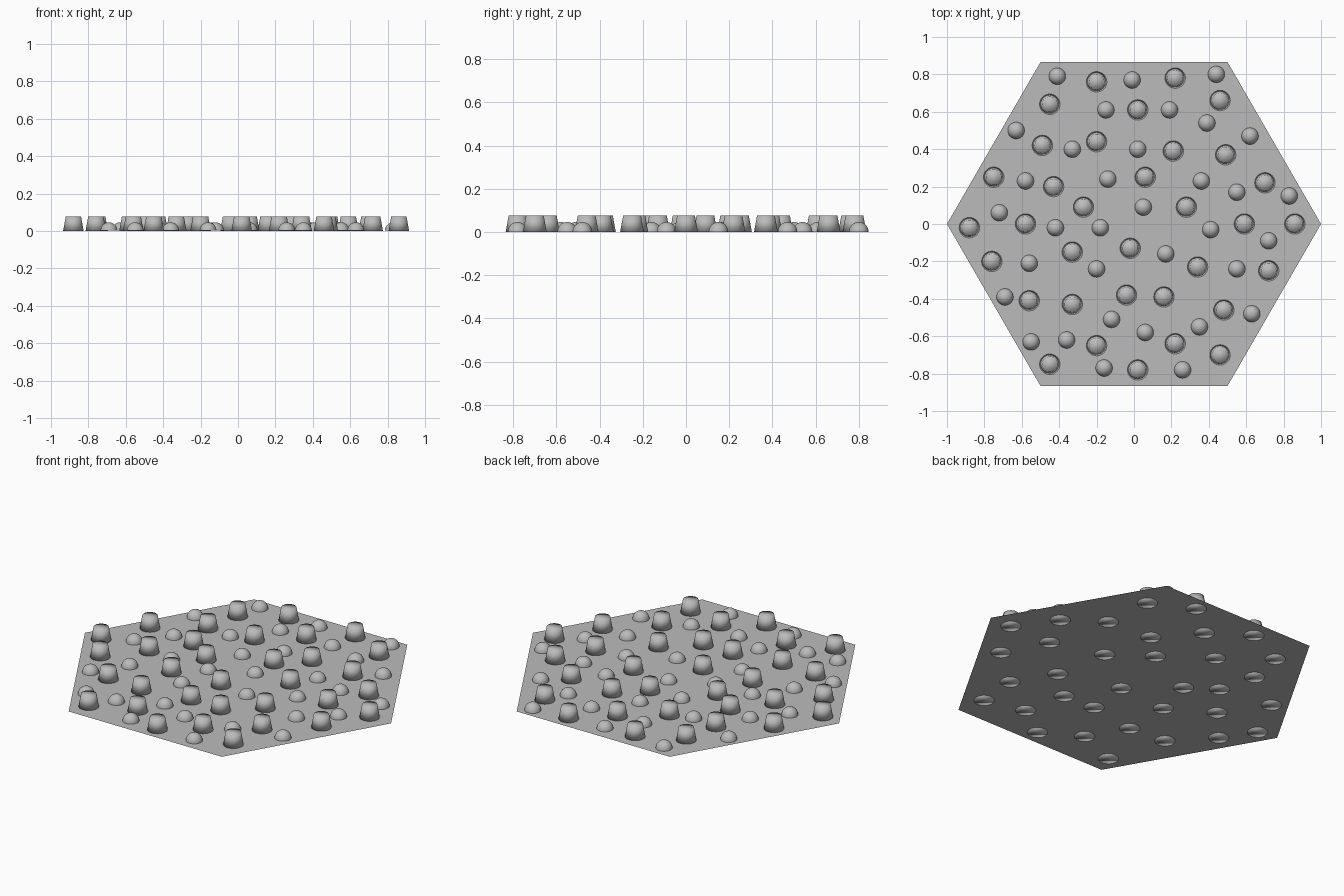
import bpy
import bmesh
from math import radians
from mathutils import Matrix

default_cube = bpy.data.objects.get("Cube")
if default_cube:
    bpy.data.objects.remove(default_cube, do_unlink=True)

PLATE_LEVEL = 0.001
DOME_RADIUS = 0.045

# Stud positions on the plate, in hundredths of a unit
PEG_SPOTS = [
    (-20, 76), (22, 78), (-45, 64), (2, 61), (46, 66), (-49, 42), (-20, 44),
    (21, 39), (49, 37), (-75, 25), (-43, 20), (6, 25), (70, 22), (-27, 9),
    (28, 9), (-88, -2), (-58, 0), (59, 0), (86, 0), (-33, -15), (-2, -13),
    (34, -23), (72, -25), (-76, -20), (-56, -41), (-33, -43), (-4, -38),
    (16, -39), (48, -46), (-20, -65), (22, -64), (46, -70), (-45, -75), (2, -78),
]
DOME_SPOTS = [
    (-41, 79), (-1, 77), (44, 80), (-15, 61), (19, 61), (39, 54), (-63, 50),
    (62, 47), (-33, 40), (2, 40), (-58, 23), (-14, 24), (36, 23), (55, 17),
    (83, 15), (-72, 6), (5, 9), (-42, -2), (-18, -2), (41, -3), (72, -9),
    (-56, -21), (-20, -24), (17, -16), (55, -24), (-69, -39), (-12, -51),
    (63, -48), (-55, -63), (-36, -62), (6, -58), (35, -55), (-16, -77), (26, -78),
]


def make_material(name, color):
    material = bpy.data.materials.new(name)
    material.use_nodes = True
    material.diffuse_color = color
    shader = next(n for n in material.node_tree.nodes if n.type == "BSDF_PRINCIPLED")
    shader.inputs["Base Color"].default_value = color
    return material


def finish_mesh(bm, name, material, smooth):
    for face in bm.faces:
        face.smooth = smooth
    mesh = bpy.data.meshes.new(name)
    bm.to_mesh(mesh)
    bm.free()
    mesh.materials.append(material)
    return mesh


def place(mesh, name, x=0.0, y=0.0, z=0.0):
    part = bpy.data.objects.new(name, mesh)
    part.location = (x, y, z)
    bpy.context.scene.collection.objects.link(part)
    return part


def scatter(mesh, name, spots, level):
    for number, (x, y) in enumerate(spots, start=1):
        place(mesh, f"{name}_{number}", x / 100, y / 100, level)


grey = make_material("light grey", (0.5, 0.5, 0.5, 1.0))

# Thin hexagonal plate with corners on the x axis
bm = bmesh.new()
bmesh.ops.create_circle(bm, cap_ends=True, segments=6, radius=1.0,
                        matrix=Matrix.Rotation(radians(30), 4, "Z"))
bmesh.ops.rotate(bm, verts=bm.verts, matrix=Matrix.Rotation(radians(-30), 3, "Z"))
corner = max(bm.verts, key=lambda v: v.co.x)
if abs(corner.co.y) > PLATE_LEVEL:
    bmesh.ops.rotate(bm, verts=bm.verts, matrix=Matrix.Rotation(radians(30), 3, "Z"))
for face in bm.faces:
    face.normal_update()
    if face.normal.z < 0:
        face.normal_flip()
place(finish_mesh(bm, "hexagon_plate", grey, False), "hexagon_plate", z=PLATE_LEVEL)

# Tapered pegs, softly shaded over their whole surface
peg_height = 0.076
bm = bmesh.new()
bmesh.ops.create_cone(bm, cap_ends=True, segments=32, radius1=0.055, radius2=0.041,
                      depth=peg_height,
                      matrix=Matrix.Translation((0, 0, peg_height / 2)))
scatter(finish_mesh(bm, "tapered_peg", grey, True), "tapered_peg", PEG_SPOTS, 0.0)

# Low domes, open where they meet the plate
bm = bmesh.new()
bmesh.ops.create_uvsphere(bm, u_segments=32, v_segments=16, radius=DOME_RADIUS)
below = [v for v in bm.verts if v.co.z < -PLATE_LEVEL]
bmesh.ops.delete(bm, geom=below, context="VERTS")
scatter(finish_mesh(bm, "low_dome", grey, True), "low_dome", DOME_SPOTS, PLATE_LEVEL)
